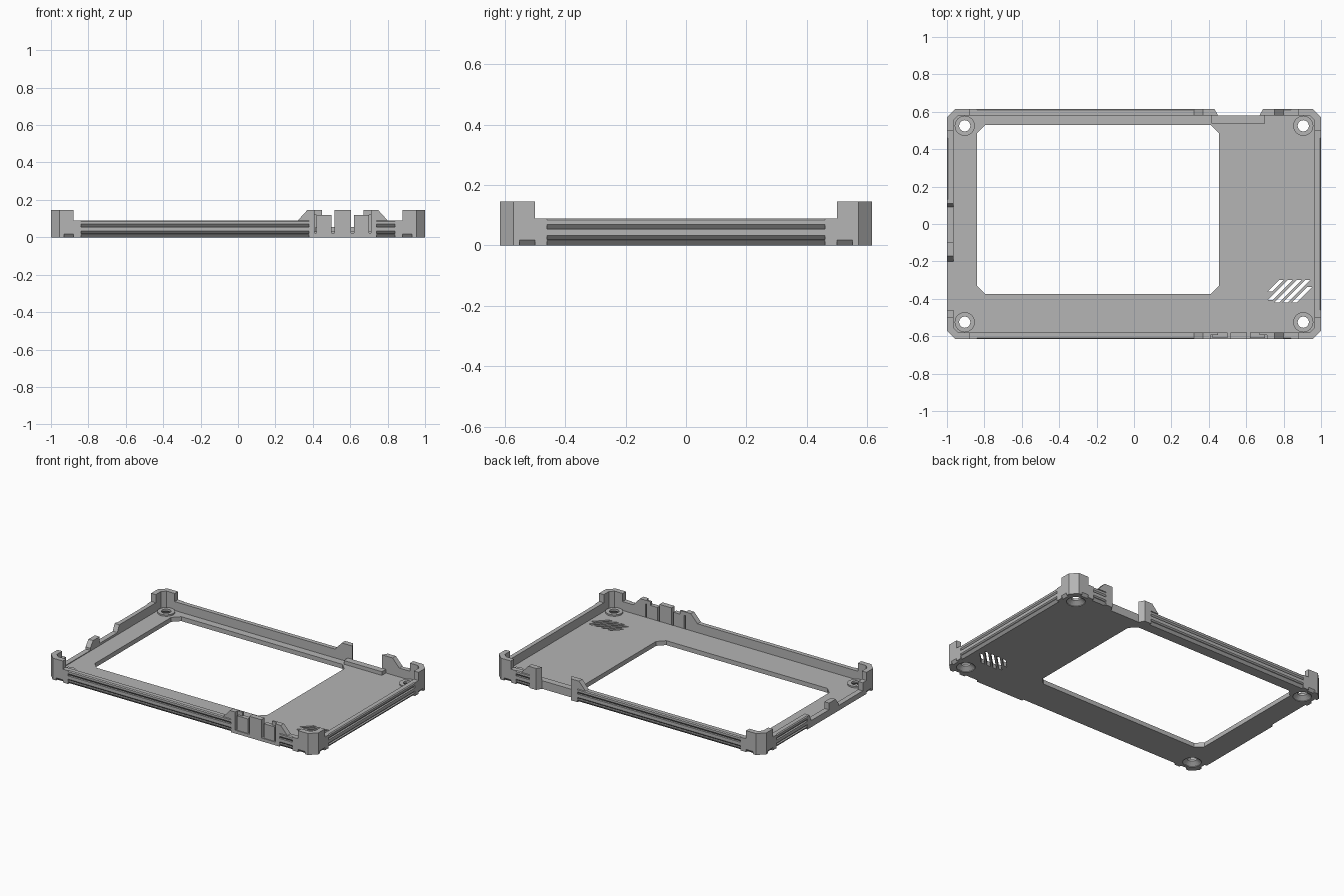
import bpy, bmesh, math
from mathutils import Vector

if "Cube" in bpy.data.objects:
    bpy.data.objects.remove(bpy.data.objects["Cube"])

HX, HY = 1.0, 0.615          # half sizes of the frame
T, FLOOR, RIM, TALL = 0.035, 0.03, 0.09, 0.145

grey = bpy.data.materials.new("plain_grey")
grey.use_nodes = True
colour = (0.46, 0.46, 0.46, 1)
grey.diffuse_color = colour
grey.node_tree.nodes["Principled BSDF"].inputs["Base Color"].default_value = colour


def finish(name, bm):
    bmesh.ops.recalc_face_normals(bm, faces=bm.faces)
    mesh = bpy.data.meshes.new(name)
    bm.to_mesh(mesh)
    bm.free()
    mesh.materials.append(grey)
    obj = bpy.data.objects.new(name, mesh)
    bpy.context.collection.objects.link(obj)
    return obj


def prism(bm, pts, a, b, place):
    """Closed prism: outline pts swept from a to b; place maps (u, v, w) to space."""
    lo = [bm.verts.new(place(u, v, a)) for u, v in pts]
    hi = [bm.verts.new(place(u, v, b)) for u, v in pts]
    bm.faces.new(lo)
    bm.faces.new(hi[::-1])
    n = len(pts)
    for i in range(n):
        j = (i + 1) % n
        bm.faces.new((lo[i], hi[i], hi[j], lo[j]))


def flat(u, v, w):
    return Vector((u, v, w))


class Wall:
    """One side wall; s runs along it, d is depth in from the outer face."""
    def __init__(self, side):
        self.side, self.bm = side, bmesh.new()

    def at(self, s, d, z):
        return {"front": Vector((s, d - HY, z)), "back": Vector((s, HY - d, z)),
                "right": Vector((HX - d, s, z)), "left": Vector((d - HX, s, z))}[self.side]

    def section(self, profile, s0, s1):
        prism(self.bm, profile, s0, s1, lambda d, z, s: self.at(s, d, z))

    def outline(self, pts, d0=0.0, d1=T):
        prism(self.bm, pts, d0, d1, lambda s, z, d: self.at(s, d, z))

    def block(self, s0, s1, top, d0=0.0, bottom=0.0):
        self.outline([(s0, bottom), (s1, bottom), (s1, top), (s0, top)], d0)

    def done(self):
        finish(self.side + "_wall", self.bm)


# wall cross-section with bottom chamfer and two undercut grooves
GROOVED = [(0.015, 0), (0, 0.016), (0, 0.02), (0.013, 0.02), (0, 0.033),
           (0, 0.055), (0.013, 0.055), (0, 0.07), (0, 0.084), (0.006, RIM),
           (T, RIM), (T, 0)]
FOOT = [(0.015, 0), (0, 0.018), (T, 0.018), (T, 0)]

# floor plate
bm = bmesh.new()
px, py = HX - T, HY - T
prism(bm, [(-px, -py), (px, -py), (px, py), (-px, py)], 0, FLOOR, flat)
plate = finish("floor_plate", bm)

# cutter: window with clipped corners, vent slots, countersunk screw holes
bm = bmesh.new()
x0, x1, y0, y1, c = -0.84, 0.455, -0.375, 0.53, 0.045
prism(bm, [(x0 + c, y0), (x1 - c, y0), (x1, y0 + c), (x1, y1 - c),
           (x1 - c, y1), (x0 + c, y1), (x0, y1 - c), (x0, y0 + c)], -0.1, 0.1, flat)
for i in range(5):
    k = -1.075 - 0.047 * i
    lo, hi, w = max(-0.42, k + 0.715), min(-0.30, k + 0.925), 0.026
    prism(bm, [(lo - k, lo), (lo - k + w, lo), (hi - k + w, hi), (hi - k, hi)],
          -0.1, 0.1, flat)
screws = [(sx * 0.905, sy * 0.525) for sx in (-1, 1) for sy in (-1, 1)]


def lathe(bm, profile, cx, cy, closed, n=24):
    rings = [[bm.verts.new((cx + r * math.cos(math.tau * i / n),
                            cy + r * math.sin(math.tau * i / n), z)) for i in range(n)]
             for r, z in profile]
    pairs = list(zip(rings, rings[1:]))
    if closed:
        pairs.append((rings[-1], rings[0]))
    else:
        bm.faces.new(rings[0])
        bm.faces.new(rings[-1])
    for a, b in pairs:
        for i in range(n):
            j = (i + 1) % n
            bm.faces.new((a[i], a[j], b[j], b[i]))


for cx, cy in screws:
    lathe(bm, [(0.058, -0.02), (0.058, 0.004), (0.03, 0.026), (0.03, 0.1)], cx, cy, False)
cutter = finish("floor_cutter", bm)
cutter.hide_render = True
mod = plate.modifiers.new("openings", "BOOLEAN")
mod.operation, mod.solver, mod.object = "DIFFERENCE", "EXACT", cutter
bpy.context.view_layer.objects.active = plate
bpy.ops.object.modifier_apply(modifier=mod.name)
bpy.data.objects.remove(cutter)

# raised rings round the screw holes
bm = bmesh.new()
for cx, cy in screws:
    lathe(bm, [(0.03, 0.027), (0.054, 0.027), (0.054, 0.04), (0.03, 0.04)], cx, cy, True)
finish("screw_rings", bm)

# corner posts
bm = bmesh.new()
outer = [(0.955, HY), (HX, 0.57)]
inner = [(px, 0.555), (0.94, py)]
upper = [(0.88, HY)] + outer + [(HX, 0.5), (px, 0.5)] + inner + [(0.88, py)]
lower = [(0.93, HY)] + outer + [(HX, 0.55), (px, 0.55)] + inner + [(0.93, py)]
for sx in (-1, 1):
    for sy in (-1, 1):
        place = lambda u, v, w: Vector((sx * u, sy * v, w))
        prism(bm, upper, 0.018, TALL, place)
        prism(bm, lower, 0, 0.018, place)
        prism(bm, FOOT, 0.87, 0.93, lambda d, z, s: place(s, HY - d, z))
        prism(bm, FOOT, 0.485, 0.55, lambda d, z, s: place(HX - d, s, z))
finish("corner_posts", bm)


def long_wall(side, lip):
    """Parts shared by front and back: grooved runs and ramps beside the opening."""
    wall = Wall(side)
    wall.section(GROOVED, -0.84, 0.38)
    wall.section(GROOVED, 0.74, 0.84)
    wall.block(-0.88, -0.84, RIM)
    wall.block(0.84, 0.88, RIM)
    for m in (-1, 1):
        f = lambda s: 0.56 + m * s
        wall.outline([(f(0.24), RIM), (f(0.19), TALL), (f(lip), TALL), (f(lip), RIM)])
        wall.block(f(0.18), f(lip), RIM)
    return wall


# front wall with spring buttons
wall = long_wall("front", 0.15)
wall.block(0.41, 0.71, 0.022)
wall.block(0.515, 0.605, TALL, bottom=0.022)
for m in (-1, 1):
    wall.block(0.56 + m * 0.14, 0.56 + m * 0.06, 0.12, 0.006, 0.022)
    wall.block(0.56 + m * 0.15, 0.56 + m * 0.11, TALL, 0.022, 0.12)
wall.done()

# back wall with connector opening and low inner lip
wall = long_wall("back", 0.13)
for m in (-1, 1):
    f = lambda s: 0.56 + m * s
    prism(wall.bm, [(f(0.13), HY), (f(0.11), py), (f(0.13), py)], 0, TALL, flat)
prism(wall.bm, [(0.415, 0.537), (0.70, 0.537), (0.70, py), (0.415, py)], 0.02, 0.055, flat)
wall.done()

# right wall
wall = Wall("right")
wall.section(GROOVED, -0.46, 0.46)
for m in (-1, 1):
    wall.block(m * 0.46, m * 0.5, RIM)
wall.done()

# left wall with two low openings and a post between them
wall = Wall("left")
wall.section(GROOVED, 0.13, 0.46)
wall.block(0.46, 0.5, RIM)
wall.outline([(0.13, 0), (0.13, RIM), (0.11, RIM), (0.09, 0.045), (0.09, 0)])
wall.block(-0.1, 0.09, 0.045)
wall.outline([(-0.1, 0), (-0.1, RIM), (-0.17, RIM), (-0.2, 0.05), (-0.2, 0)])
wall.block(-0.46, -0.2, 0.035)
wall.block(-0.5, -0.46, RIM)
wall.done()
